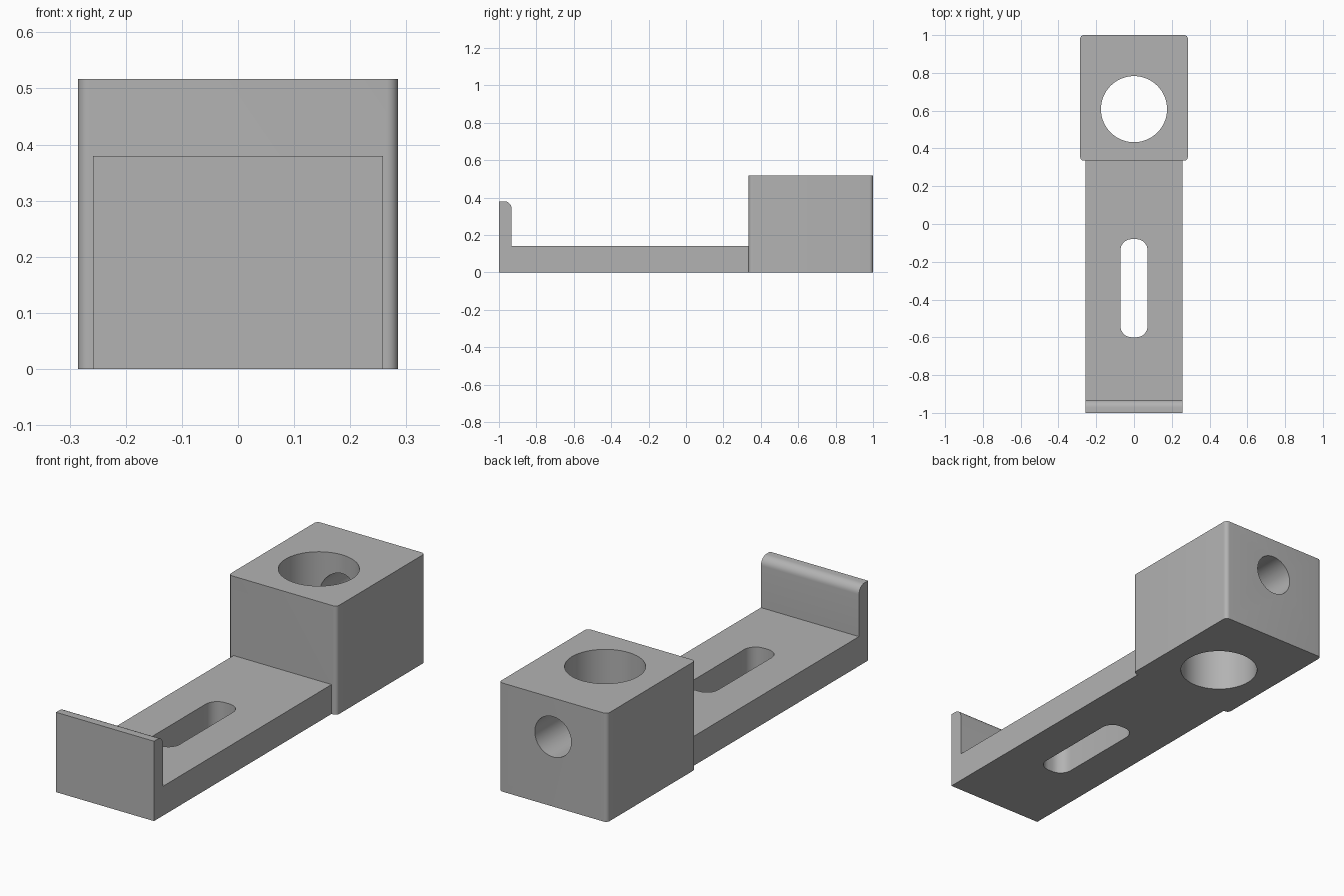
import bpy, bmesh, math
from mathutils import Matrix

if "Cube" in bpy.data.objects:
    bpy.data.objects.remove(bpy.data.objects["Cube"], do_unlink=True)

grey = bpy.data.materials.new("plain grey")
grey.use_nodes = True
COLOUR = (0.45, 0.45, 0.45, 1)
grey.diffuse_color = COLOUR
grey.node_tree.nodes["Principled BSDF"].inputs["Base Color"].default_value = COLOUR


def add_object(name, bm):
    bmesh.ops.recalc_face_normals(bm, faces=bm.faces)
    mesh = bpy.data.meshes.new(name)
    bm.to_mesh(mesh)
    bm.free()
    obj = bpy.data.objects.new(name, mesh)
    bpy.context.collection.objects.link(obj)
    mesh.materials.append(grey)
    return obj


def rounded_box(name, x, y, z, radius):
    """Box from (min, max) ranges with rounded upright edges."""
    bm = bmesh.new()
    bmesh.ops.create_cube(bm, size=1)
    for v in bm.verts:
        v.co = [r[0] if c < 0 else r[1] for c, r in zip(v.co, (x, y, z))]
    upright = [e for e in bm.edges
               if abs(e.verts[0].co.z - e.verts[1].co.z) > 0.01]
    bmesh.ops.bevel(bm, geom=upright, offset=radius, segments=8,
                    profile=0.5, affect='EDGES')
    return add_object(name, bm)


def cylinder(name, radius, depth, matrix):
    bm = bmesh.new()
    bmesh.ops.create_cone(bm, cap_ends=True, segments=64, radius1=radius,
                          radius2=radius, depth=depth, matrix=matrix)
    return add_object(name, bm)


def combine(target, tool, operation):
    """Apply a boolean and remove the tool object."""
    mod = target.modifiers.new(operation, 'BOOLEAN')
    mod.operation, mod.object, mod.solver = operation, tool, 'EXACT'
    bpy.context.view_layer.objects.active = target
    bpy.ops.object.modifier_apply(modifier=mod.name)
    bpy.data.objects.remove(tool, do_unlink=True)


# Flat bar with upturned lip: side profile (y, z) swept across x
HALF, LIP_Y, LIP_Z, BAR_Z, ROUND = 0.258, -0.932, 0.38, 0.14, 0.04
profile = [(-1, 0), (0.38, 0), (0.38, BAR_Z), (LIP_Y, BAR_Z)]
for i in range(9):
    a = math.radians(90 * i / 8)
    profile.append((LIP_Y - ROUND + ROUND * math.cos(a),
                    LIP_Z - ROUND + ROUND * math.sin(a)))
profile.append((-1, LIP_Z))
bm = bmesh.new()
side = bm.faces.new([bm.verts.new((-HALF, y, z)) for y, z in profile])
swept = bmesh.ops.extrude_face_region(bm, geom=[side])["geom"]
bmesh.ops.translate(bm, vec=(2 * HALF, 0, 0),
                    verts=[g for g in swept if isinstance(g, bmesh.types.BMVert)])
bar = add_object("lipped_bar", bm)

# Clamp block joined to the rear of the bar
bracket = rounded_box("bracket", (-0.285, 0.285), (0.335, 1), (0, 0.517), 0.02)
combine(bracket, bar, 'UNION')

# Slot through the bar
slot = rounded_box("slot_cutter", (-0.072, 0.072), (-0.6, -0.08), (-0.1, 0.3), 0.06)
combine(bracket, slot, 'DIFFERENCE')

# Upright bore through the block
bore = cylinder("bore_cutter", 0.175, 2, Matrix.Translation((0, 0.608, 0.25)))
combine(bracket, bore, 'DIFFERENCE')

# Screw hole from the back face into the bore
screw = cylinder("screw_cutter", 0.096, 0.5,
                 Matrix.Translation((0, 0.87, 0.332)) @ Matrix.Rotation(math.pi / 2, 4, 'X'))
combine(bracket, screw, 'DIFFERENCE')

# Smooth the curved walls, keep real edges sharp
bpy.ops.object.select_all(action='DESELECT')
bracket.select_set(True)
bpy.context.view_layer.objects.active = bracket
bpy.ops.object.shade_smooth_by_angle(angle=math.radians(30))
